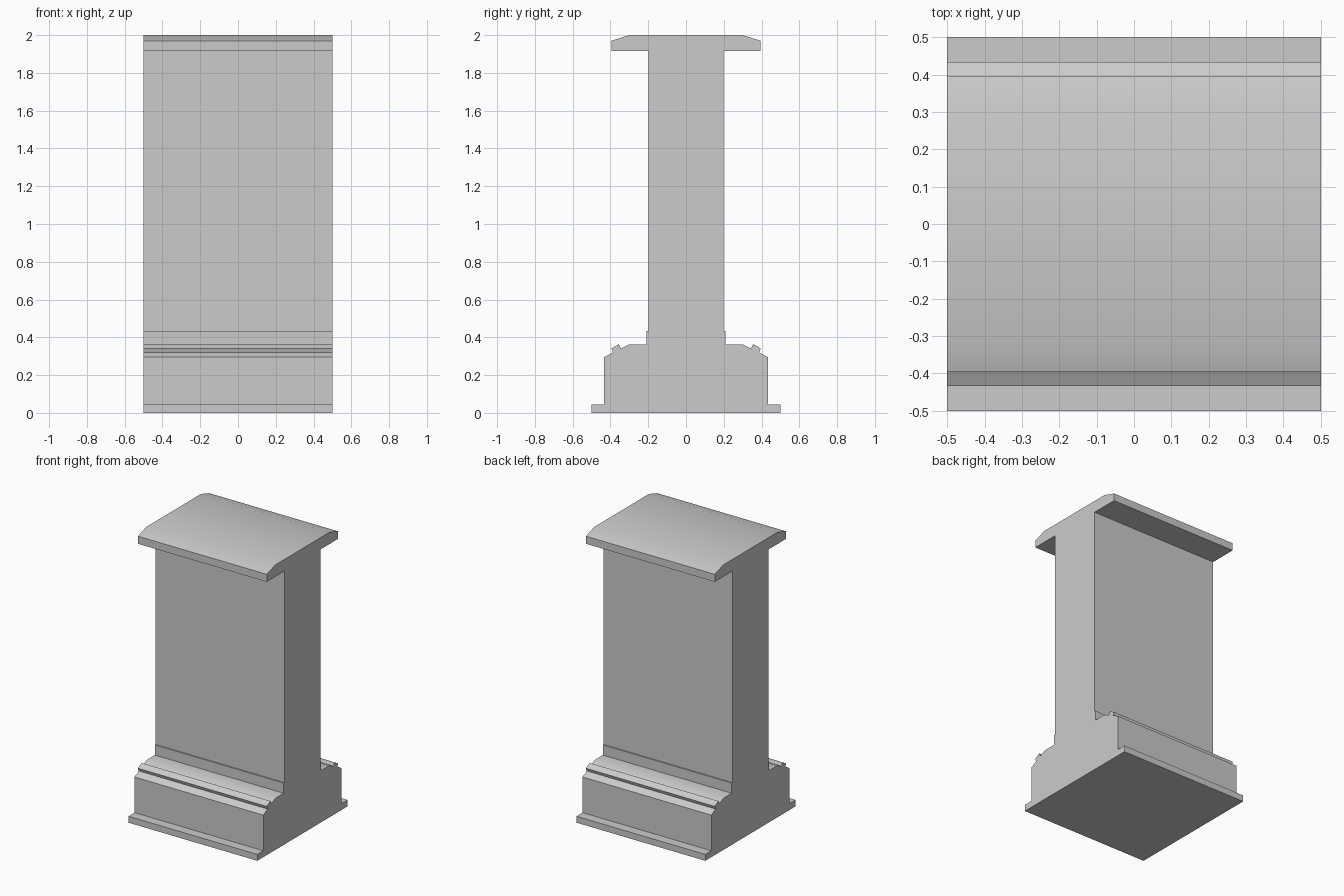
import bpy
import bmesh
import math

cube = bpy.data.objects.get("Cube")
if cube:
    bpy.data.objects.remove(cube, do_unlink=True)

HALF_WIDTH = 0.5

# Half outlines (y, z) of each section, from the ground up
plinth = [(0.5, 0), (0.5, 0.045), (0.433, 0.045), (0.433, 0.295)]
moulding = [(0.387, 0.32), (0.395, 0.342), (0.355, 0.364),
            (0.345, 0.341), (0.3, 0.363), (0.208, 0.363)]
shaft = [(0.208, 0.434), (0.199, 0.434), (0.199, 1.917)]
cap = [(0.395, 1.917), (0.395, 1.97), (0.3, 2.0)]


def make_material(name, color):
    mat = bpy.data.materials.new(name)
    mat.use_nodes = True
    mat.diffuse_color = color
    mat.node_tree.nodes["Principled BSDF"].inputs["Base Color"].default_value = color
    return mat


def extrude_profile(name, half, mat):
    """Mirror a half outline across y and sweep it along x."""
    outline = half + [(-y, z) for y, z in reversed(half)]
    bm = bmesh.new()
    end = bm.faces.new([bm.verts.new((-HALF_WIDTH, y, z)) for y, z in outline])
    swept = bmesh.ops.extrude_face_region(bm, geom=[end], use_keep_orig=True)
    moved = [v for v in swept["geom"] if isinstance(v, bmesh.types.BMVert)]
    bmesh.ops.translate(bm, verts=moved, vec=(2 * HALF_WIDTH, 0, 0))
    bmesh.ops.recalc_face_normals(bm, faces=bm.faces)
    mesh = bpy.data.meshes.new(name)
    bm.to_mesh(mesh)
    bm.free()
    mesh.materials.append(mat)
    obj = bpy.data.objects.new(name, mesh)
    bpy.context.collection.objects.link(obj)
    return obj


# One continuous pedestal wall: plinth, moulding, shaft and cap
stone = make_material("light grey stone", (0.6, 0.6, 0.6, 1))
wall = extrude_profile("pedestal_wall", plinth + moulding + shaft + cap, stone)

# Soften the shallow bends of the cap and moulding
bpy.ops.object.select_all(action="DESELECT")
wall.select_set(True)
bpy.context.view_layer.objects.active = wall
bpy.ops.object.shade_smooth_by_angle(angle=math.radians(30))
